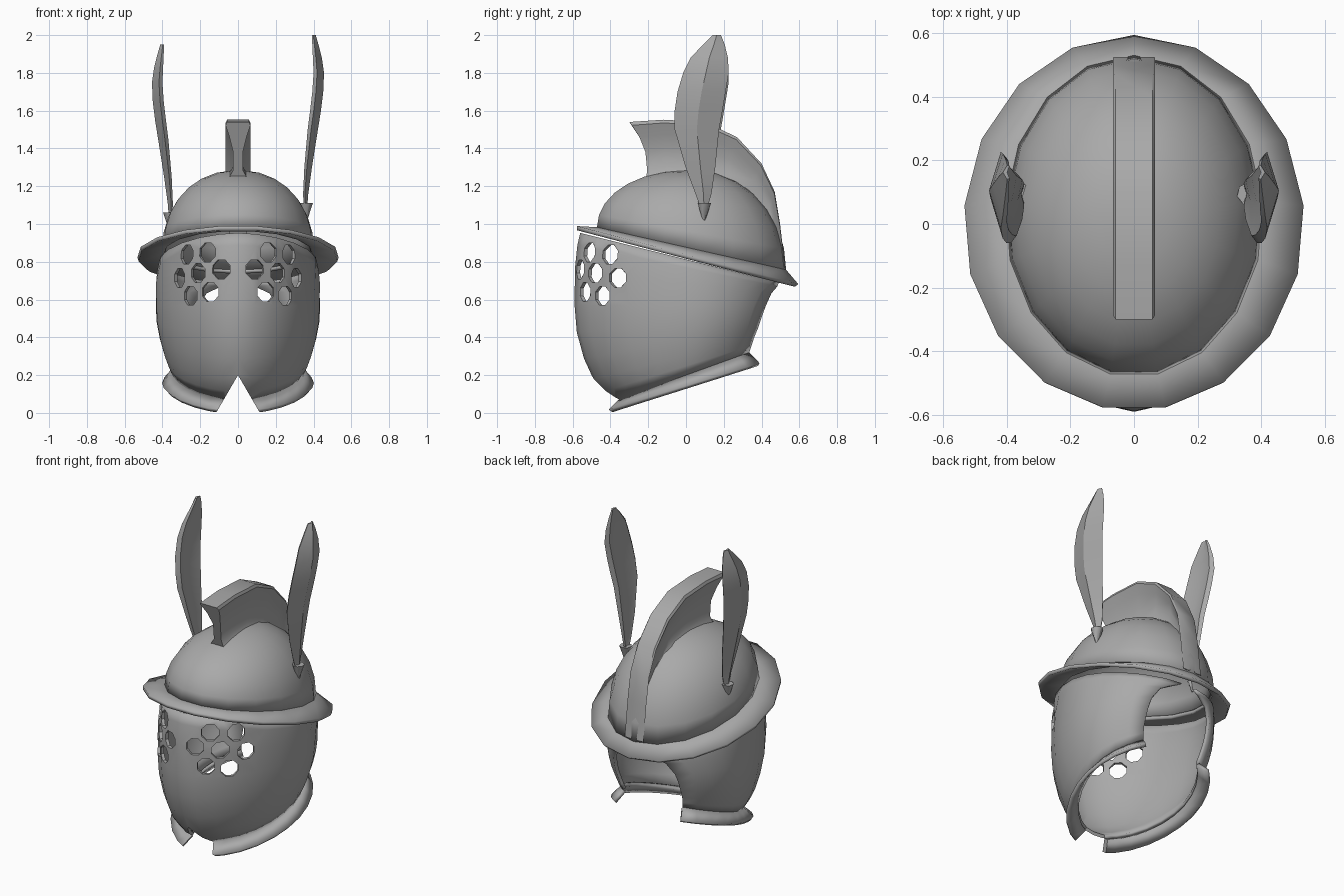
import bpy, bmesh, math
from mathutils import Vector, Matrix

if "Cube" in bpy.data.objects:
    bpy.data.objects.remove(bpy.data.objects["Cube"])

metal = bpy.data.materials.new("grey_metal")
metal.diffuse_color = (0.4, 0.4, 0.4, 1)
metal.use_nodes = True
metal.node_tree.nodes["Principled BSDF"].inputs["Base Color"].default_value = metal.diffuse_color


def make_object(name, bm, angle=40):
    mesh = bpy.data.meshes.new(name)
    bm.to_mesh(mesh)
    bm.free()
    mesh.materials.append(metal)
    obj = bpy.data.objects.new(name, mesh)
    bpy.context.collection.objects.link(obj)
    bpy.ops.object.select_all(action='DESELECT')
    obj.select_set(True)
    bpy.context.view_layer.objects.active = obj
    if angle:
        bpy.ops.object.shade_smooth_by_angle(angle=math.radians(angle))
    return obj


def loft(rings, closed=True, caps=False):
    bm = bmesh.new()
    vs = [[bm.verts.new(p) for p in r] for r in rings]
    n = len(rings[0])
    for a, b in zip(vs, vs[1:]):
        for j in range(n if closed else n - 1):
            k = (j + 1) % n
            bm.faces.new((a[j], a[k], b[k], b[j]))
    if caps:
        bm.faces.new(vs[0])
        bm.faces.new(vs[-1])
        bmesh.ops.recalc_face_normals(bm, faces=bm.faces)
    return bm


def solidify(obj, t):
    m = obj.modifiers.new("thickness", 'SOLIDIFY')
    m.thickness, m.offset = t, -1
    return m


def cut(obj, cutter):
    m = obj.modifiers.new("cut", 'BOOLEAN')
    m.operation, m.solver, m.object = 'DIFFERENCE', 'EXACT', cutter


def lerp(a, b, t):
    return a + (b - a) * t


# Bowl and brim share a 17-sided tilted oval
SIDES = 17


def oval(a, b, cy, zf):
    pts = []
    for k in range(SIDES):
        t = 2 * math.pi * k / SIDES
        y = cy + b * math.cos(t)
        pts.append(Vector((-a * math.sin(t), y, zf(y))))
    return pts


base = oval(0.405, 0.505, 0.025, lambda y: 0.985 - 0.225 * (y + 0.48))
apex = Vector((0, 0.02, 1.285))
rings = []
for i in range(8):
    t = math.radians(87 * i / 7)
    c, s = math.cos(t) ** 0.93, math.sin(t)
    rings.append([Vector((p.x * c, lerp(apex.y, p.y, c), lerp(p.z, apex.z, s))) for p in base])
bm = loft(rings)
bm.verts.ensure_lookup_table()
bm.faces.new(bm.verts[-SIDES:])
solidify(make_object("bowl", bm), 0.02)

outer = oval(0.535, 0.59, 0.004, lambda y: 0.99 - 0.262 * (y + 0.58))
inner = [p * 0.97 + Vector((0, 0, p.z * 0.03)) for p in base]
solidify(make_object("brim", loft([outer, base, inner])), 0.022)

# Face guard: open at the back, following the brim above and a sloped edge below
#        v, half width, front y, back depth
LEVELS = [(0, 0.35, -0.37, 0.37), (0.08, 0.372, -0.435, 0.38), (0.17, 0.393, -0.49, 0.39),
          (0.3, 0.415, -0.54, 0.41), (0.45, 0.432, -0.578, 0.425), (0.6, 0.437, -0.59, 0.44),
          (0.8, 0.435, -0.588, 0.45), (0.93, 0.427, -0.575, 0.455), (1, 0.42, -0.56, 0.455)]


def guard_ring(v, a, yf, back):
    end = math.radians(143 + 12 * v + 18 * max(0, v - 0.75) / 0.25)
    pts = []
    for k in range(-11, 12):
        f = end * k / 11
        s, c = math.sin(f), math.cos(f)
        if c > 0:
            x, y = a * math.copysign(abs(s) ** 1.11, s), 0.04 + (yf - 0.04) * c ** 1.11
        else:
            x, y = a * s, 0.04 - back * c
        low = 0.07 + 0.36 * (y + 0.36)
        high = 0.955 - 0.25 * (y + 0.57)
        pts.append(Vector((x, y, lerp(low, high, v))))
    return pts


guard_rings = [guard_ring(*l) for l in LEVELS]
guard = make_object("face_guard", loft(guard_rings, closed=False))
solidify(guard, 0.02)

# Flared lower flange
edge = guard_rings[0]
flare = []
for p in edge:
    d = Vector((p.x, p.y - 0.02, 0)).normalized()
    flare.append(p + Vector((d.x * 0.052, d.y * 0.065, -0.057)))
flange = make_object("lower_flange", loft([flare, edge], closed=False))
solidify(flange, 0.022)

# Chin notch cutter
notch = [(0, 0.2), (-0.145, -0.05), (0.145, -0.05)]
chin = make_object("chin_cutter", loft([[(x, y, z) for x, z in notch] for y in (-0.8, -0.15)], caps=True), 0)

# Eye hole cutters: rings of seven octagons on each side
HOLES = [(0.155, -0.50, 0.85), (0.268, -0.40, 0.838), (0.09, -0.565, 0.76), (0.207, -0.475, 0.74),
         (0.313, -0.365, 0.715), (0.14, -0.52, 0.64), (0.248, -0.44, 0.62)]
bm = bmesh.new()
for side in (-1, 1):
    for x, y, z in HOLES:
        turn = side * math.radians(20 + 28 * (x - 0.09) / 0.22)
        m = (Matrix.Translation((side * x, y, z)) @ Matrix.Rotation(turn, 4, 'Z')
             @ Matrix.Rotation(math.pi / 2, 4, 'X') @ Matrix.Rotation(math.pi / 8, 4, 'Z'))
        bmesh.ops.create_cone(bm, cap_ends=True, segments=8, radius1=0.054, radius2=0.054,
                              depth=0.18, matrix=m)
eyes = make_object("eye_hole_cutter", bm, 0)
cut(guard, eyes)
cut(guard, chin)
cut(flange, chin)
for c in (eyes, chin):
    c.hide_render = True
    c.hide_set(True)

# Crest: T-shaped section swept from the brow over to the nape
FOOT = [(-0.21, 1.25), (-0.1, 1.27), (0.05, 1.27), (0.2, 1.24), (0.33, 1.155), (0.42, 1.03), (0.465, 0.9), (0.5, 0.77)]
RIDGE = [(-0.3, 1.54), (-0.12, 1.552), (0.1, 1.54), (0.27, 1.46), (0.4, 1.32), (0.47, 1.17), (0.498, 1.0), (0.525, 0.77)]
STEPS = [(0, 0.045), (0.12, 0.026), (0.45, 0.026), (0.72, 0.045), (0.94, 0.066), (1, 0.058)]
rings = []
for i, (f, r) in enumerate(zip(FOOT, RIDGE)):
    half = []
    for t, w in STEPS:
        y, z = lerp(f[0], r[0], t), lerp(f[1], r[1], t)
        if i == 0:
            y += 0.06 * t * (1 - t) * 2.4
        half.append((w, y, z))
    rings.append(half + [(-w, y, z) for w, y, z in reversed(half)])
make_object("crest", loft(rings, caps=True), 35)

# Side feathers with pointed sockets: z, x, front y, back y
FEATHER = [(1.09, 0.36, 0.075, 0.115), (1.16, 0.363, 0.05, 0.135), (1.3, 0.378, -0.002, 0.155),
           (1.5, 0.405, -0.06, 0.175), (1.6, 0.42, -0.06, 0.193), (1.7, 0.432, -0.045, 0.21),
           (1.8, 0.437, -0.015, 0.226), (1.88, 0.428, 0.025, 0.222), (1.95, 0.415, 0.09, 0.205),
           (2.0, 0.405, 0.14, 0.185)]
for name, side, dz in (("right", 1, 0), ("left", -1, -0.05)):
    rings = []
    for z, x, y0, y1 in FEATHER:
        mid, t = lerp(y0, y1, 0.5), 0.06 * (y1 - y0) + 0.004
        rings.append([(side * (x + dx), y, z + dz) for dx, y in
                      ((-t, y0), (t, mid), (-t, y1), (-2 * t, y1 - 0.1 * (y1 - y0)), (-t, mid), (-2 * t, y0 + 0.1 * (y1 - y0)))])
    make_object(name + "_feather", loft(rings, caps=True), 30)
    bm = bmesh.new()
    bmesh.ops.create_cone(bm, cap_ends=True, segments=7, radius1=0.004, radius2=0.037, depth=0.1,
                          matrix=Matrix.Translation((side * 0.36, 0.095, 1.06 + dz)))
    make_object(name + "_feather_socket", bm, 55)
